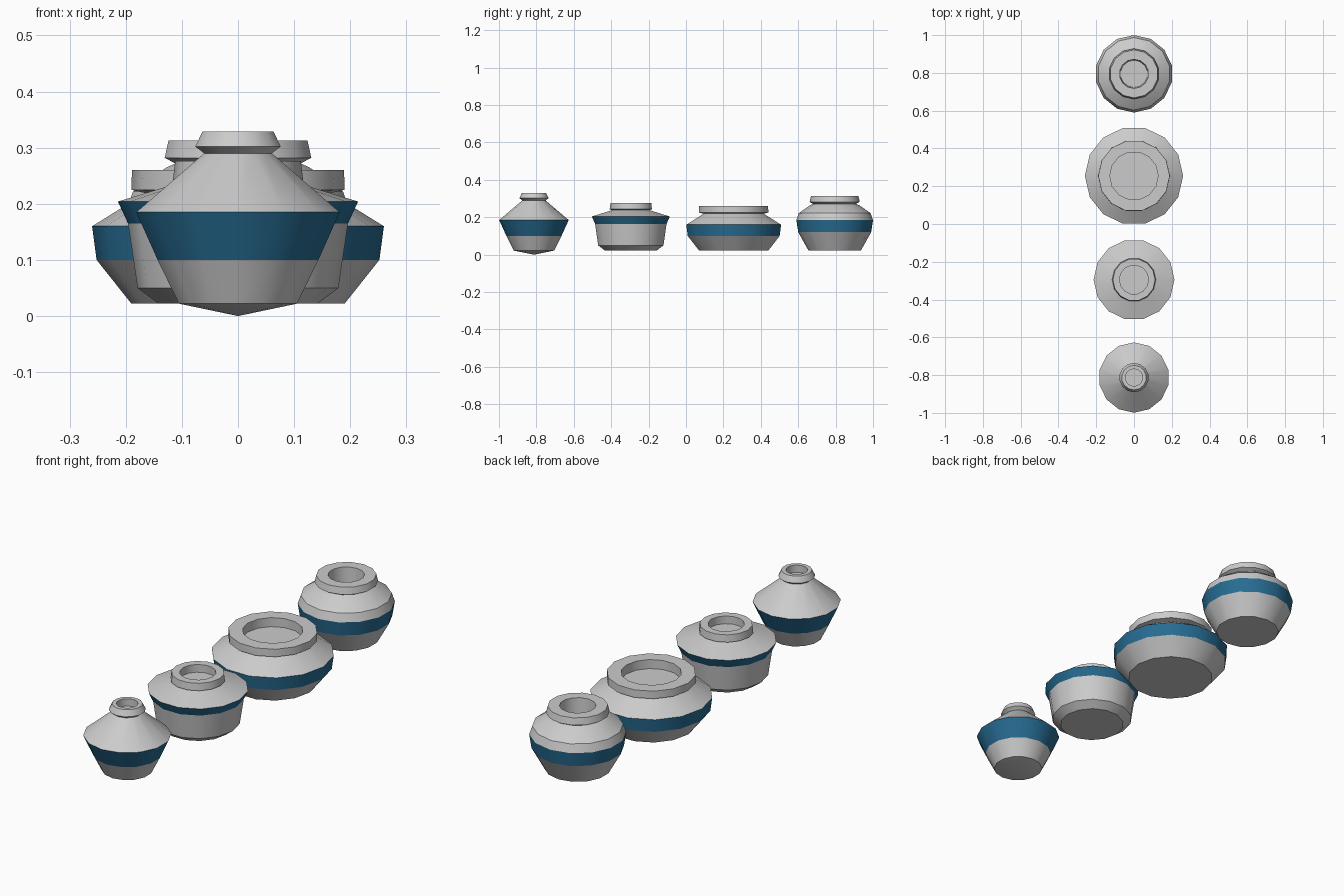
import bpy, bmesh, math

if "Cube" in bpy.data.objects:
    bpy.data.objects.remove(bpy.data.objects["Cube"])

SIDES = 14

band_mat = bpy.data.materials.new("blue_glaze")
band_mat.diffuse_color = (0.02, 0.15, 0.29, 1)
band_mat.use_nodes = True
band_mat.node_tree.nodes["Principled BSDF"].inputs["Base Color"].default_value = band_mat.diffuse_color


def lathe(bm, profile, turn):
    """Revolve (radius, z) points around z; zero radius closes to a point."""
    rings = []
    for r, z in profile:
        if r == 0:
            rings.append([bm.verts.new((0, 0, z))])
        else:
            rings.append([bm.verts.new((r * math.cos(a), r * math.sin(a), z))
                          for a in (turn + 2 * math.pi * i / SIDES for i in range(SIDES))])
    for low, high in zip(rings, rings[1:]):
        for i in range(SIDES):
            j = (i + 1) % SIDES
            if len(low) == 1:
                bm.faces.new((low[0], high[j], high[i]))
            elif len(high) == 1:
                bm.faces.new((low[i], low[j], high[0]))
            else:
                bm.faces.new((low[i], low[j], high[j], high[i]))


def make_object(name, profiles, y, turn, mat=None):
    bm = bmesh.new()
    for p in profiles:
        lathe(bm, p, turn)
    mesh = bpy.data.meshes.new(name)
    bm.to_mesh(mesh)
    bm.free()
    obj = bpy.data.objects.new(name, mesh)
    bpy.context.collection.objects.link(obj)
    obj.location.y = y
    if mat:
        mesh.materials.append(mat)
    bpy.ops.object.select_all(action='DESELECT')
    obj.select_set(True)
    bpy.context.view_layer.objects.active = obj
    bpy.ops.object.shade_smooth_by_angle(angle=math.radians(30))


def make_pot(name, y, turn, lower, upper):
    """Lower and upper profiles are joined by a coloured band."""
    make_object(name + "_body", [lower, upper], y, turn)
    make_object(name + "_band", [[lower[-1], upper[0]]], y, turn, band_mat)


QUARTER = math.pi / 2

# narrow-necked flask with a slightly pointed base
make_pot("flask", -0.813, QUARTER,
         [(0, 0), (0.108, 0.022), (0.147, 0.10)],
         [(0.186, 0.185), (0.062, 0.29), (0.078, 0.302), (0.065, 0.329),
          (0.046, 0.329), (0.046, 0.295), (0, 0.295)])

# straight-sided jar with a high shoulder
make_pot("jar", -0.295, 0,
         [(0, 0.022), (0.142, 0.022), (0.179, 0.05), (0.196, 0.165)],
         [(0.214, 0.204), (0.103, 0.238), (0.116, 0.243), (0.112, 0.276),
          (0.077, 0.276), (0.077, 0.24), (0, 0.24)])

# wide bowl with a broad mouth
make_pot("bowl", 0.255, 0,
         [(0, 0.022), (0.19, 0.022), (0.252, 0.10)],
         [(0.26, 0.16), (0.165, 0.219), (0.19, 0.225), (0.189, 0.26),
          (0.128, 0.26), (0.128, 0.218), (0, 0.218)])

# rounded pot with a deep mouth
make_pot("round_pot", 0.795, QUARTER,
         [(0, 0.022), (0.14, 0.022), (0.195, 0.12)],
         [(0.205, 0.185), (0.192, 0.222), (0.132, 0.264), (0.115, 0.272),
          (0.134, 0.282), (0.127, 0.313), (0.077, 0.313), (0.072, 0.21), (0, 0.21)])
